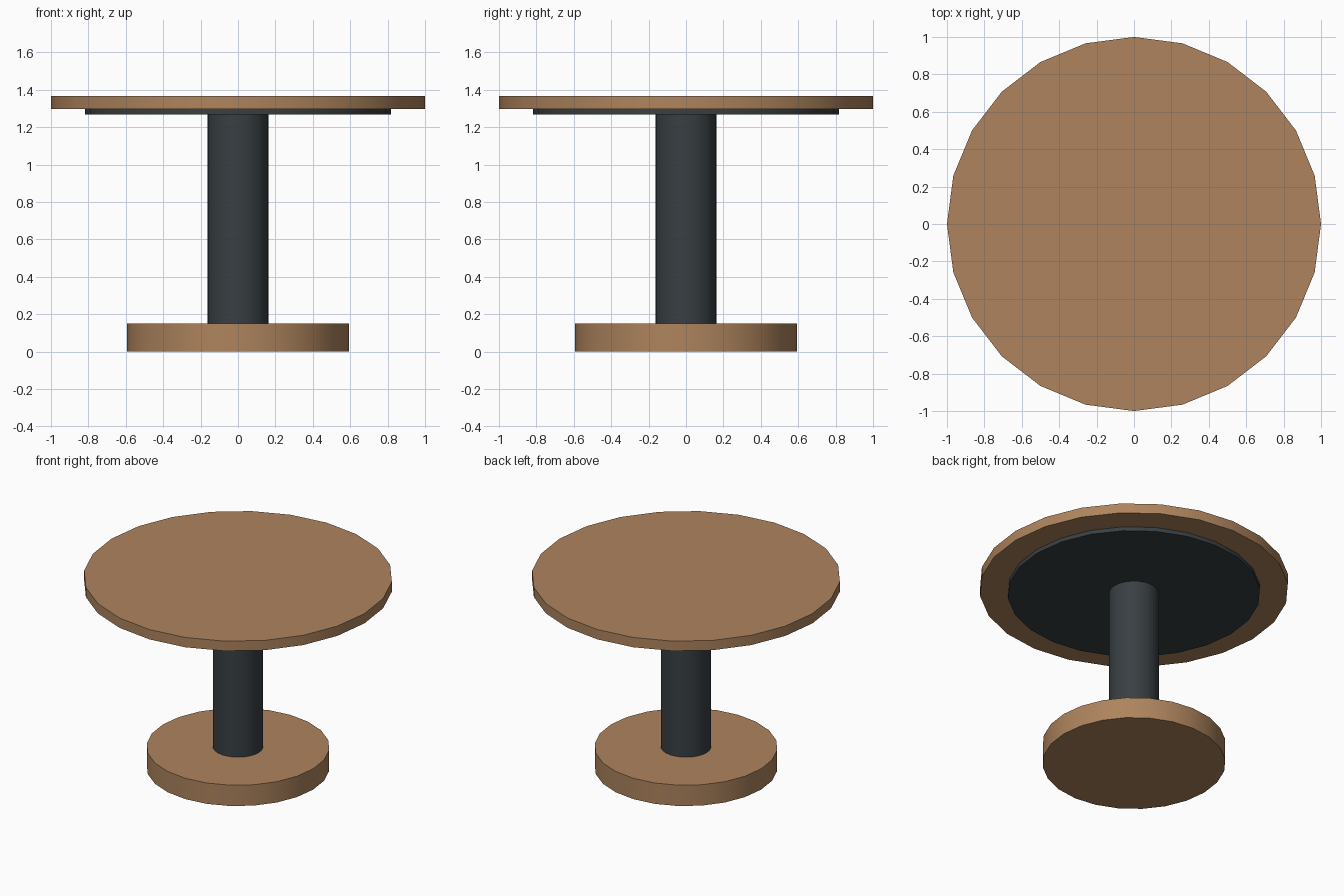
import bpy
import math

if "Cube" in bpy.data.objects:
    bpy.data.objects.remove(bpy.data.objects["Cube"])


def material(name, color):
    mat = bpy.data.materials.new(name)
    mat.diffuse_color = (*color, 1.0)
    mat.use_nodes = True
    mat.node_tree.nodes["Principled BSDF"].inputs["Base Color"].default_value = mat.diffuse_color
    return mat


wood = material("wood", (0.42, 0.23, 0.11))
dark_metal = material("dark_metal", (0.04, 0.05, 0.055))


def disc(name, radius, z0, z1, mat):
    """Upright 24-sided cylinder between two heights."""
    bpy.ops.mesh.primitive_cylinder_add(
        vertices=24, radius=radius, depth=z1 - z0, location=(0, 0, (z0 + z1) / 2))
    ob = bpy.context.object
    ob.name = name
    ob.data.materials.append(mat)
    bpy.ops.object.shade_smooth_by_angle(angle=math.radians(30))
    return ob


# Round foot, column, support plate and table top
disc("base", 0.593, 0.0, 0.149, wood)
disc("column", 0.163, 0.149, 1.268, dark_metal)
disc("support_plate", 0.818, 1.268, 1.297, dark_metal)
disc("table_top", 1.0, 1.297, 1.367, wood)
